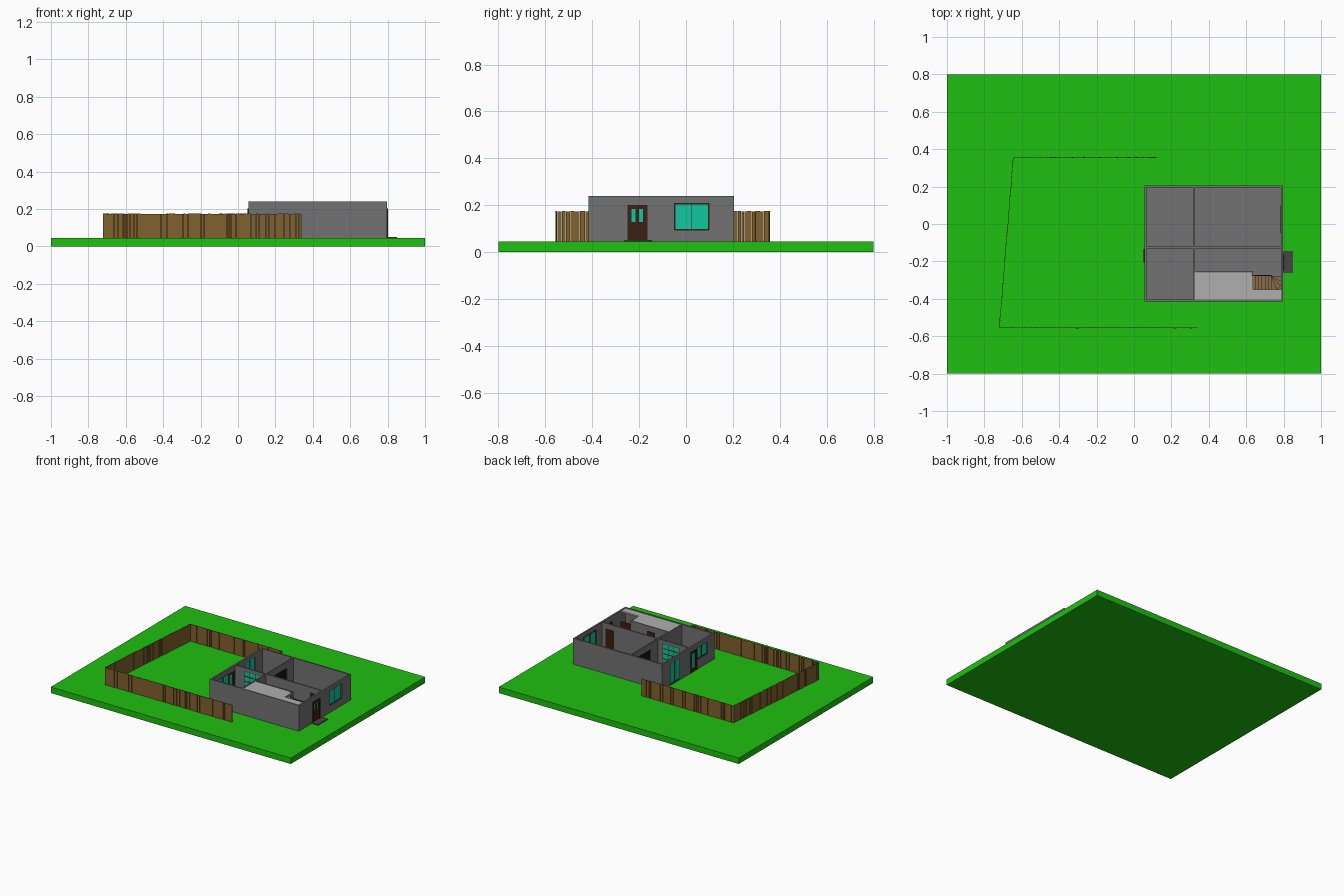
import bpy, bmesh, math, random
from mathutils import Vector

if "Cube" in bpy.data.objects:
    bpy.data.objects.remove(bpy.data.objects["Cube"])

random.seed(4)
G = 0.045          # lawn level
TOP = 0.24         # wall top
FLOOR = 0.05


def material(name, r, g, b):
    m = bpy.data.materials.new(name)
    m.diffuse_color = (r, g, b, 1)
    m.use_nodes = True
    m.node_tree.nodes["Principled BSDF"].inputs["Base Color"].default_value = m.diffuse_color
    return m


GREEN = material("grass", 0.013, 0.53, 0.005)
WALL = material("wall_grey", 0.17, 0.17, 0.17)
PALE = material("pale_grey", 0.43, 0.43, 0.43)
DARK = material("dark_grey", 0.06, 0.06, 0.06)
BLACK = material("black", 0.006, 0.006, 0.006)
FENCE = material("fence_wood", 0.22, 0.12, 0.026)
BROWN = material("dark_wood", 0.045, 0.014, 0.006)
TAN = material("stair_wood", 0.25, 0.15, 0.07)
GLASS = material("teal_glass", 0.005, 0.58, 0.35)


def prism(bm, pts, z0, z1):
    """Extrude a counter-clockwise outline between two heights."""
    lo = [bm.verts.new((x, y, z0)) for x, y in pts]
    hi = [bm.verts.new((x, y, z1)) for x, y in pts]
    bm.faces.new(lo[::-1])
    bm.faces.new(hi)
    n = len(pts)
    for i in range(n):
        j = (i + 1) % n
        bm.faces.new((lo[i], lo[j], hi[j], hi[i]))


def finish(name, bm, mat):
    bmesh.ops.recalc_face_normals(bm, faces=bm.faces)
    me = bpy.data.meshes.new(name)
    bm.to_mesh(me)
    bm.free()
    me.materials.append(mat)
    ob = bpy.data.objects.new(name, me)
    bpy.context.collection.objects.link(ob)
    return ob


def boxes(name, mat, items):
    """One object made of boxes given as (x0, x1, y0, y1, z0, z1)."""
    bm = bmesh.new()
    for x0, x1, y0, y1, z0, z1 in items:
        prism(bm, [(x0, y0), (x1, y0), (x1, y1), (x0, y1)], z0, z1)
    return finish(name, bm, mat)


def lay(axis, a0, a1, t0, t1, z0, z1):
    """Box running along an axis: a = along, t = across."""
    return (a0, a1, t0, t1, z0, z1) if axis == "x" else (t0, t1, a0, a1, z0, z1)


def wall(name, axis, t0, t1, a0, a1, holes=()):
    """Wall split around rectangular holes (a0, a1, z0, z1), sorted along it."""
    items, a = [], a0
    for h0, h1, z0, z1 in holes:
        items.append(lay(axis, a, h0, t0, t1, G, TOP))
        if z0 > G:
            items.append(lay(axis, h0, h1, t0, t1, G, z0))
        items.append(lay(axis, h0, h1, t0, t1, z1, TOP))
        a = h1
    items.append(lay(axis, a, a1, t0, t1, G, TOP))
    boxes(name, WALL, items)


def window(name, axis, t, hole, cols=2, rows=1, w=0.004, d=0.004):
    """Framed glazing centred on the plane t."""
    a0, a1, z0, z1 = hole
    boxes(name + "_glass", GLASS, [lay(axis, a0, a1, t - .001, t + .001, z0, z1)])
    bars = []
    for i in range(cols + 1):
        a = a0 + (a1 - a0 - w) * i / cols
        bars.append(lay(axis, a, a + w, t - d, t + d, z0, z1))
    for i in range(rows + 1):
        z = z0 + (z1 - z0 - w) * i / rows
        bars.append(lay(axis, a0, a1, t - d, t + d, z, z + w))
    boxes(name + "_frame", BROWN, bars)


# Lawn and house floor
boxes("lawn", GREEN, [(-1, 1, -.8, .8, 0, G)])
boxes("house_floor", WALL, [(.06, .79, -.41, .2, G - .005, FLOOR)])

# Openings: (start, end, bottom, top)
front_door = (-.247, -.166, G, .202)
living_window = (-.049, .098, .095, .208)
patio = (-.01, .11, FLOOR, .21)
back_door = (-.205, -.135, G, .202)
kitchen_window = (-.335, -.21, .115, .205)
inner_window = (.14, .28, .06, .215)
archway = (-.03, .115, FLOOR, .195)
hall_door = (.69, .755, FLOOR, .2)
closet_door = (.44, .5, FLOOR, .2)

# Outer walls
wall("south_wall", "x", -.415, -.403, .055, .797)
wall("north_wall", "x", .193, .205, .055, .797)
wall("east_wall", "y", .785, .797, -.403, .193, [front_door, living_window])
wall("west_wall", "y", .055, .067, -.403, .193, [kitchen_window, back_door, patio])

# Inner walls
wall("spine_wall", "y", .316, .326, -.403, .193, [archway])
wall("kitchen_wall", "x", -.13, -.12, .067, .316, [inner_window])
wall("hall_wall", "x", -.13, -.12, .326, .785, [hall_door])
wall("closet_wall", "x", -.26, -.252, .326, .637, [closet_door])
wall("closet_end_wall", "y", .629, .637, -.277, -.26)

# Windows and glazed doors
window("living_window", "y", .786, living_window)
window("patio_door", "y", .061, patio)
window("kitchen_window", "y", .064, kitchen_window)
window("inner_window", "x", -.125, inner_window, cols=3, rows=4, w=.003)

# Dark panel in the archway and plain inner doors
boxes("archway_panel", BLACK, [lay("y", -.03, .115, .319, .323, FLOOR, .195)])
for name, t, (a0, a1, z0, z1) in (("hall_door", -.125, hall_door),
                                  ("closet_door", -.256, closet_door)):
    boxes(name, BROWN, [(a0, a1, t - .006, t + .006, z0, z1)])


def glazed_door(name, t0, t1, hole, panes, z_mid, bar):
    """Door leaf with glass panes (a0, a1) above a solid lower panel."""
    a0, a1, z0, z1 = hole
    edges = [a0] + [v for p in panes for v in p] + [a1]
    zt = z1 - .018
    items = [lay("y", a0, a1, t0, t1, z0, z_mid), lay("y", a0, a1, t0, t1, zt, z1)]
    for s, e in zip(edges[::2], edges[1::2]):
        items.append(lay("y", s, e, t0, t1, z_mid, zt))
    # raised surround
    for s, e in ((a0 - .002, a0 + .006), (a1 - .006, a1 + .002)):
        items.append(lay("y", s, e, t0 - bar, t1 + bar, z0, z1))
    items.append(lay("y", a0, a1, t0 - bar, t1 + bar, z1 - .006, z1))
    boxes(name, BROWN, items)
    m = (t0 + t1) / 2
    boxes(name + "_glass", GLASS,
          [lay("y", s, e, m - .001, m + .001, z_mid, zt) for s, e in panes])


glazed_door("front_door", .789, .799, front_door,
            [(-.232, -.215), (-.2, -.183)], .128, .003)
glazed_door("back_door", .054, .064, back_door, [(-.19, -.15)], .07, .003)

# Porch step
boxes("porch_step", DARK, [(.797, .85, -.262, -.145, G, .051)])

# Upper landing with the stairwell cut out of its corner
bm = bmesh.new()
prism(bm, [(.326, -.403), (.785, -.403), (.785, -.35), (.637, -.35),
           (.637, -.26), (.326, -.26)], .226, .237)
finish("upper_landing", bm, PALE)

# Staircase: winding treads in the corner, then a straight flight
bm = bmesh.new()
pivot = Vector((.735, -.278))
rim = [(.785, -.278), (.785, -.305), (.785, -.332), (.765, -.35), (.735, -.35)]
for i in range(4):
    pts = [tuple(pivot), rim[i + 1], rim[i]]
    prism(bm, pts, FLOOR, FLOOR + .013 * (i + 1))
for i in range(6):
    x = .735 - i * .0165
    z = FLOOR + .013 * 4 + .0165 * (i + 1)
    prism(bm, [(x - .0185, -.35), (x, -.35), (x, -.278), (x - .0185, -.278)],
          z - .03, z)
finish("staircase", bm, TAN)
boxes("stair_side", BROWN, [(.637, .735, -.278, -.272, FLOOR, .2)])

# Plank fence on three sides, slightly irregular boards
corners = [Vector(p) for p in ((.12, .355), (-.645, .355), (-.72, -.555), (.34, -.555))]
for k, name in enumerate(("north_fence", "west_fence", "south_fence")):
    p, q = corners[k], corners[k + 1]
    u = (q - p).normalized()
    n = Vector((-u.y, u.x))
    length = (q - p).length
    bm = bmesh.new()
    s = 0
    while s < length - .003:
        e = min(s + random.choice((.012, .016, .02, .024)), length)
        o = random.uniform(-.001, .001)
        f = e - .0015 if e < length else e
        pts = [p + u * a + n * (o + b) for a, b in
               ((s, -.0015), (f, -.0015), (f, .0015), (s, .0015))]
        prism(bm, [tuple(v) for v in pts], G, .173 + random.uniform(0, .003))
        s = e
    finish(name, bm, FENCE)
